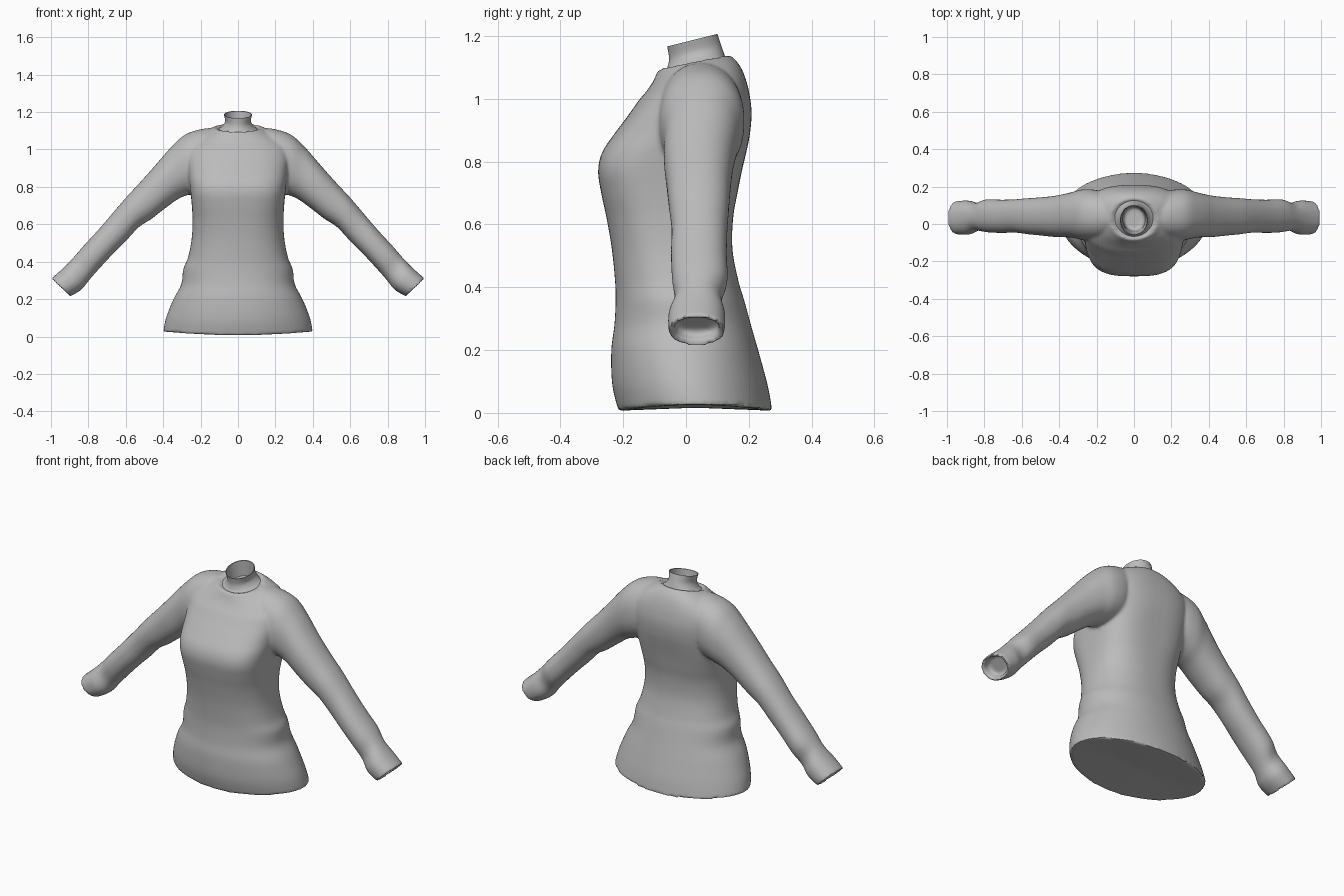
import bpy
import bmesh
import math
from mathutils import Vector

default = bpy.data.objects.get("Cube")
if default:
    bpy.data.objects.remove(default, do_unlink=True)

SIDES = 64


def make_material(name, colour):
    mat = bpy.data.materials.new(name)
    mat.use_nodes = True
    mat.diffuse_color = colour
    mat.node_tree.nodes["Principled BSDF"].inputs["Base Color"].default_value = colour
    return mat


def resample(rows, steps):
    """Smooth curve through a list of cross-section settings."""
    rows = [Vector(r) for r in rows]
    result = []
    for i in range(len(rows) - 1):
        a, b = rows[i], rows[i + 1]
        before, after = rows[max(i - 1, 0)], rows[min(i + 2, len(rows) - 1)]
        for s in range(steps):
            t = s / steps
            bend = (b - before) * (t * (1 - t) ** 2) - (after - a) * (t * t * (1 - t))
            result.append(a.lerp(b, t * t * (3 - 2 * t)) + bend / 2)
    return result + [rows[-1]]


def power(value, exponent):
    return math.copysign(abs(value) ** exponent, value)


def loft(bm, rings, capped=True):
    """Skin a list of point rings and close both ends."""
    loops = [[bm.verts.new(p) for p in ring] for ring in rings]
    for lower, upper in zip(loops, loops[1:]):
        for i in range(SIDES):
            j = (i + 1) % SIDES
            bm.faces.new((lower[i], lower[j], upper[j], upper[i]))
    if capped:
        for loop in (loops[0], loops[-1]):
            centre = bm.verts.new(sum((v.co for v in loop), Vector()) / SIDES)
            for i in range(SIDES):
                bm.faces.new((loop[i], loop[(i + 1) % SIDES], centre))


def level_ring(row, tilt, dip=0):
    """Rounded ring from height, half width, front y, back y and squareness."""
    z, width, front, back, square = row
    middle = (front + back) / 2
    ring = []
    for i in range(SIDES):
        angle = math.tau * i / SIDES
        y = middle + (back - front) / 2 * power(math.sin(angle), 2 / square)
        x = width * power(math.cos(angle), 2 / square)
        ring.append(Vector((x, y, z + tilt * (y - middle) - dip * math.sin(angle) ** 2)))
    return ring


def sleeve_ring(row, side):
    """Oval ring between an upper and a lower outline point."""
    ux, uz, lx, lz, front, back = row
    ring = []
    for i in range(SIDES):
        angle = math.tau * i / SIDES
        t = 0.5 + power(math.cos(angle), 0.9) / 2
        y = (front + back) / 2 + (back - front) / 2 * power(math.sin(angle), 0.9)
        ring.append(Vector((side * (lx + (ux - lx) * t), y, lz + (uz - lz) * t)))
    return ring


def finish(bm, name, mat):
    bmesh.ops.recalc_face_normals(bm, faces=bm.faces)
    mesh = bpy.data.meshes.new(name)
    bm.to_mesh(mesh)
    bm.free()
    mesh.materials.append(mat)
    obj = bpy.data.objects.new(name, mesh)
    bpy.context.collection.objects.link(obj)
    return obj


def shade(obj, degrees):
    bpy.ops.object.select_all(action='DESELECT')
    obj.select_set(True)
    bpy.context.view_layer.objects.active = obj
    bpy.ops.object.shade_smooth_by_angle(angle=math.radians(degrees))


fabric = make_material("grey fabric", (0.5, 0.5, 0.5, 1))

# Torso sections: height, half width, front, back, squareness
torso = [
    (.026, .4, -.215, .275, 2),
    (.1, .385, -.235, .26, 2),
    (.2, .345, -.238, .23, 2.1),
    (.28, .303, -.228, .207, 2.2),
    (.36, .293, -.224, .185, 2.2),
    (.42, .268, -.226, .167, 2.3),
    (.52, .248, -.236, .148, 2.4),
    (.62, .243, -.253, .15, 2.6),
    (.7, .247, -.27, .164, 2.9),
    (.77, .254, -.28, .178, 3.1),
    (.83, .262, -.267, .192, 3),
    (.89, .27, -.227, .204, 2.8),
    (.96, .28, -.175, .209, 2.6),
    (1.02, .27, -.135, .2, 2.5),
    (1.07, .22, -.108, .18, 2.3),
    (1.1, .165, -.096, .157, 2.1),
    (1.12, .125, -.085, .135, 2),
]
# Neckline turning in to a well below the collar
neck_well = [
    (1.108, .105, -.07, .122, 2),
    (1.1, .062, -.045, .1, 2),
    (1.0, .055, -.035, .09, 2),
]
# Sleeve sections: upper x z, lower x z, front, back
sleeve = [
    (.14, 1.115, .14, .86, -.06, .15),
    (.2, 1.108, .19, .79, -.085, .18),
    (.285, 1.078, .26, .76, -.085, .185),
    (.36, 1.01, .32, .735, -.072, .168),
    (.44, .918, .39, .685, -.07, .152),
    (.52, .828, .465, .627, -.062, .143),
    (.6, .742, .53, .585, -.055, .138),
    (.67, .66, .6, .51, -.046, .132),
    (.75, .567, .67, .44, -.048, .13),
    (.83, .48, .74, .365, -.044, .132),
    (.88, .422, .795, .302, -.036, .113),
    (.93, .37, .838, .25, -.056, .125),
    (1, .308, .9, .213, -.055, .123),
]
# Cuff opening folding inward
cuff_well = [
    (.985, .3, .905, .23, -.036, .105),
    (.955, .325, .875, .255, -.034, .103),
]

# Garment body: torso and both sleeves fused into one cloth surface
bm = bmesh.new()
rings = []
for row in resample(torso, 4) + neck_well:
    tilt = 0.2 * min(max((row[0] - 1) / 0.1, 0), 1)
    dip = 0.022 * max(1 - row[0] / 0.2, 0)
    rings.append(level_ring(row, tilt, dip))
loft(bm, rings)
for side in (-1, 1):
    loft(bm, [sleeve_ring(row, side) for row in resample(sleeve, 5) + cuff_well])
body = finish(bm, "sweater_body", fabric)
fuse = body.modifiers.new("fuse", 'REMESH')
fuse.mode = 'VOXEL'
fuse.voxel_size = 0.009
soften = body.modifiers.new("soften", 'SMOOTH')
soften.factor = 0.5
soften.iterations = 5
for modifier in ("fuse", "soften"):
    bpy.context.view_layer.objects.active = body
    bpy.ops.object.modifier_apply(modifier=modifier)
shade(body, 45)

# Stand-up collar, flared at the base and open at the top
collar = [
    (1.105, .108, -.075, .126, 2),
    (1.122, .085, -.06, .121, 2),
    (1.15, .069, -.054, .112, 2),
    (1.187, .075, -.06, .1, 2),
]
collar_inside = [
    (1.186, .071, -.056, .096, 2),
    (1.1, .06, -.045, .1, 2),
]
bm = bmesh.new()
loft(bm, [level_ring(row, 0.25) for row in resample(collar, 5) + collar_inside], capped=False)
shade(finish(bm, "stand_collar", fabric), 50)
